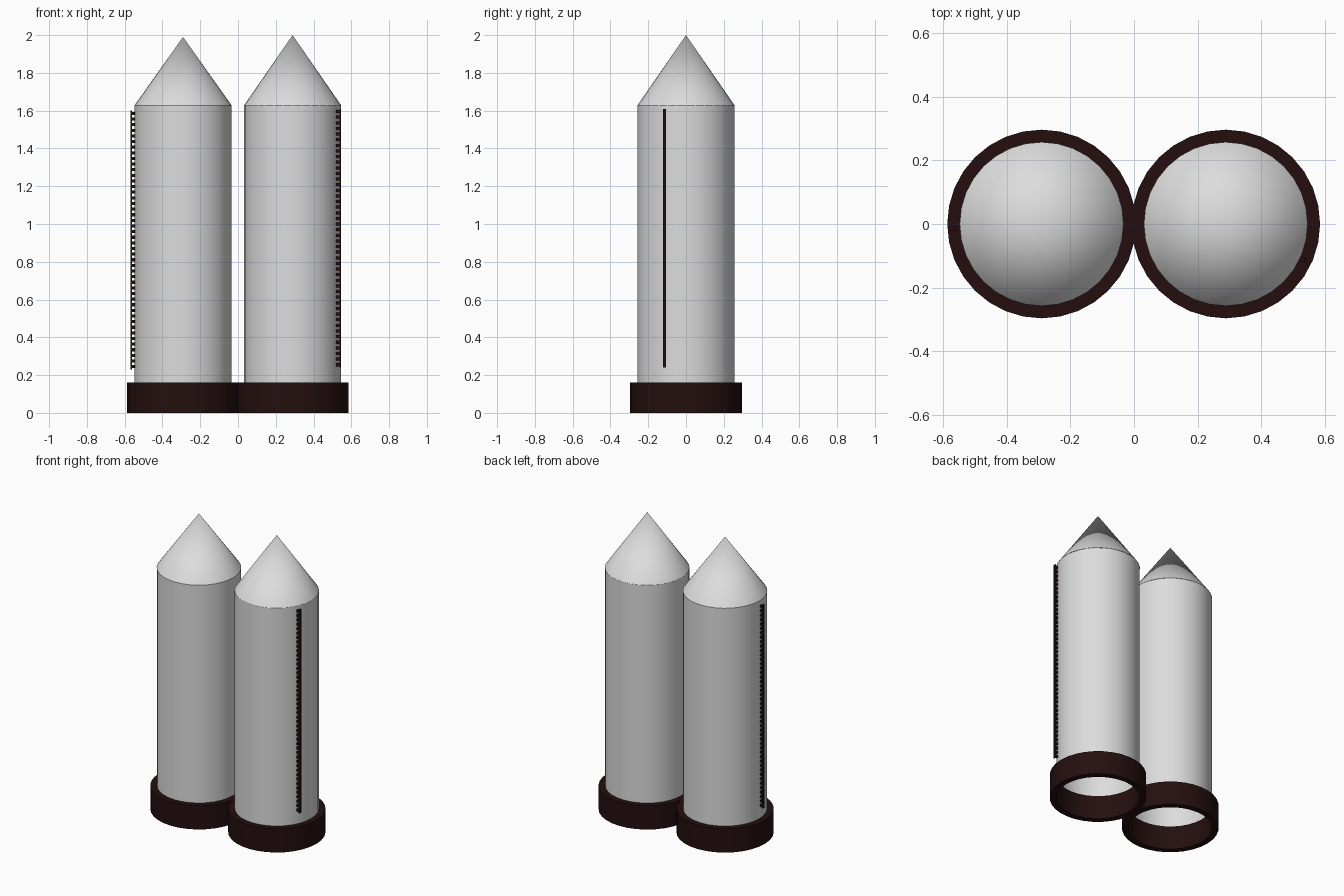
import bpy, bmesh, math
from mathutils import Matrix

if "Cube" in bpy.data.objects:
    bpy.data.objects.remove(bpy.data.objects["Cube"])

SIDES = 32
R_BODY, R_BASE = 0.257, 0.297
Z_BASE, Z_EAVE = 0.16, 1.627


def material(name, rgb):
    m = bpy.data.materials.new(name)
    m.diffuse_color = (*rgb, 1)
    m.use_nodes = True
    m.node_tree.nodes["Principled BSDF"].inputs["Base Color"].default_value = m.diffuse_color
    return m


light_grey = material("light grey", (0.72, 0.72, 0.72))
dark_brown = material("dark brown", (0.018, 0.0048, 0.0048))


def finish(name, bm, mat, smooth=None):
    me = bpy.data.meshes.new(name)
    bm.to_mesh(me)
    bm.free()
    me.materials.append(mat)
    ob = bpy.data.objects.new(name, me)
    bpy.context.collection.objects.link(ob)
    bpy.context.view_layer.objects.active = ob
    bpy.ops.object.select_all(action='DESELECT')
    ob.select_set(True)
    if smooth == "all":
        bpy.ops.object.shade_smooth()
    elif smooth:
        bpy.ops.object.shade_smooth_by_angle(angle=math.radians(smooth))
    return ob


def lathe(name, profile, cx, mat, closed=False, smooth=30):
    """Revolve (radius, z) points around the vertical line at cx."""
    bm = bmesh.new()
    rings = []
    for r, z in profile:
        if r == 0:
            rings.append([bm.verts.new((cx, 0, z))] * SIDES)
        else:
            rings.append([bm.verts.new((cx + r * math.cos(2 * math.pi * i / SIDES),
                                        r * math.sin(2 * math.pi * i / SIDES), z))
                          for i in range(SIDES)])
    pairs = list(zip(rings, rings[1:] + (rings[:1] if closed else [])))
    for a, b in pairs:
        for i in range(SIDES):
            j = (i + 1) % SIDES
            quad = list(dict.fromkeys((a[i], a[j], b[j], b[i])))
            bm.faces.new(quad)
    return finish(name, bm, mat, smooth)


def box(bm, x0, x1, y0, y1, z0, z1):
    m = (Matrix.Translation(((x0 + x1) / 2, (y0 + y1) / 2, (z0 + z1) / 2))
         @ Matrix.Diagonal((abs(x1 - x0), y1 - y0, z1 - z0, 1)))
    bmesh.ops.create_cube(bm, size=1, matrix=m)


def ladder(name, x_in, x_out, y, z0, z1):
    """Outer rail with rungs reaching back to the wall."""
    bm = bmesh.new()
    s = 1 if x_out > x_in else -1
    box(bm, x_out - s * 0.008, x_out, y - 0.008, y + 0.008, z0, z1)
    n = 46
    pitch = (z1 - z0) / n
    for i in range(n):
        z = z0 + (i + 0.5) * pitch
        box(bm, x_in, x_out - s * 0.008, y - 0.007, y + 0.007, z - 0.008, z + 0.008)
    finish(name, bm, dark_brown)


for side, cx, apex in (("left", -0.291, 1.99), ("right", 0.289, 2.0)):
    # open cylindrical wall
    lathe(side + "_tank_wall", [(R_BODY, Z_BASE), (R_BODY, Z_EAVE)], cx, light_grey)
    # conical roof, smooth up to the tip
    lathe(side + "_cone_roof", [(R_BODY + 0.001, Z_EAVE), (0, apex)], cx, light_grey, smooth="all")
    # hollow base ring
    lathe(side + "_base_ring", [(R_BASE, 0), (R_BASE, Z_BASE), (R_BODY, Z_BASE), (R_BODY, 0)],
          cx, dark_brown, closed=True)

# ladders on the outer walls
ladder("left_ladder", -0.545, -0.570, -0.015, 0.23, 1.60)
ladder("right_ladder", 0.519, 0.545, -0.113, 0.24, 1.61)
